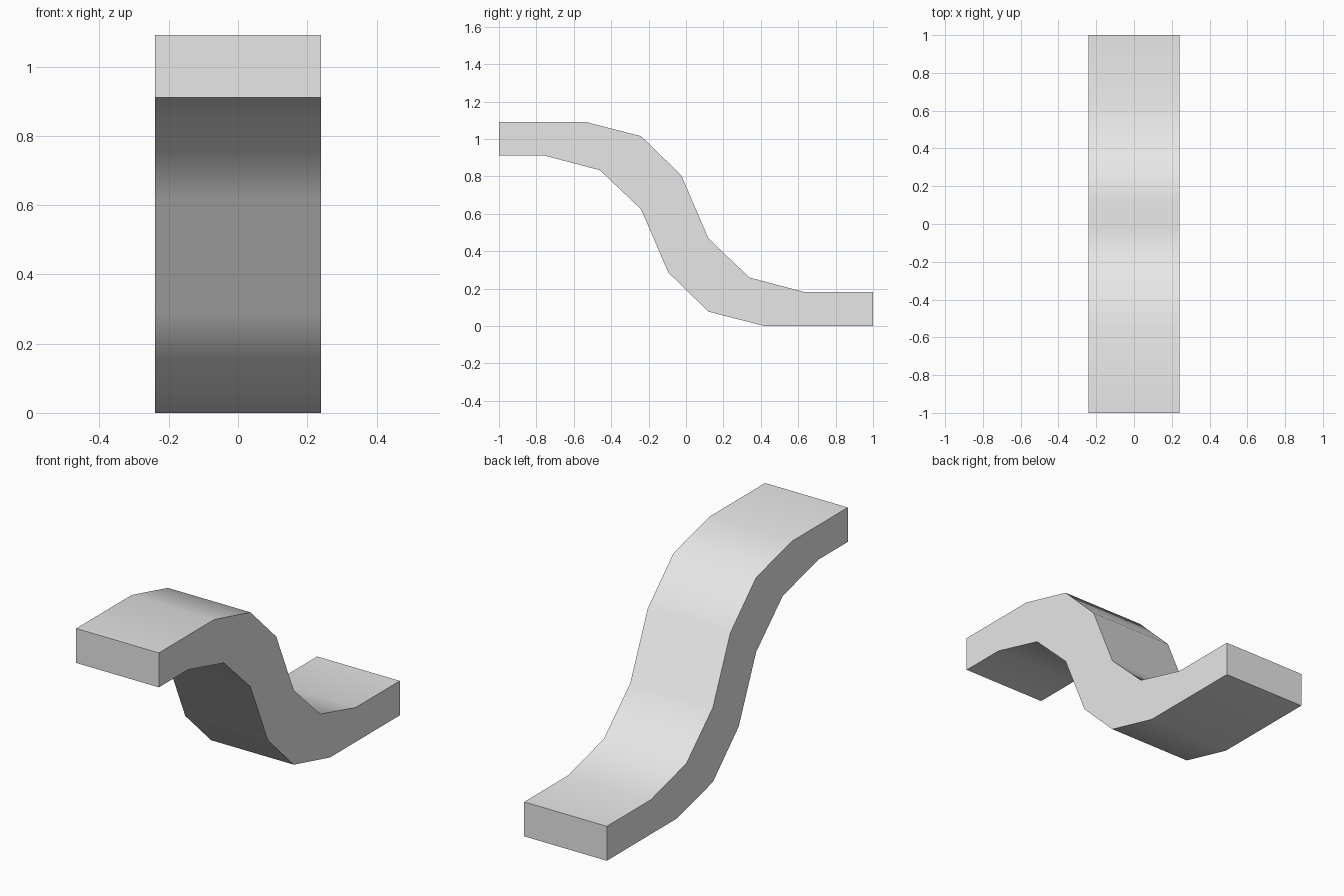
import bpy
import bmesh
import math

cube = bpy.data.objects.get("Cube")
if cube:
    bpy.data.objects.remove(cube, do_unlink=True)

HALF_WIDTH, HEIGHT, CENTRE_SUM = 0.24, 1.092, -0.12

# Plain grey material
grey = bpy.data.materials.new("light_grey")
grey.use_nodes = True
colour = (0.8, 0.8, 0.8, 1)
grey.diffuse_color = colour
grey.node_tree.nodes["Principled BSDF"].inputs["Base Color"].default_value = colour

# Side profile (y, z): the underside is the upper curve turned half a circle
upper = [(-0.54, 1.092), (-0.24, 1.015), (-0.025, 0.805),
         (0.12, 0.468), (0.34, 0.259), (0.635, 0.181)]
lower = [(CENTRE_SUM - y, HEIGHT - z) for y, z in upper]
thickness = upper[-1][1]
profile = ([(-1, HEIGHT)] + upper + [(1, thickness), (1, 0)]
           + lower + [(-1, HEIGHT - thickness)])

# Extrude the profile across the width
bm = bmesh.new()
side = bm.faces.new([bm.verts.new((-HALF_WIDTH, y, z)) for y, z in profile])
extruded = bmesh.ops.extrude_face_region(bm, geom=[side], use_keep_orig=True)
moved = [v for v in extruded["geom"] if isinstance(v, bmesh.types.BMVert)]
bmesh.ops.translate(bm, verts=moved, vec=(2 * HALF_WIDTH, 0, 0))
bmesh.ops.recalc_face_normals(bm, faces=bm.faces)
mesh = bpy.data.meshes.new("curved_ramp")
bm.to_mesh(mesh)
bm.free()
mesh.materials.append(grey)

# Smooth curved surfaces with sharp side edges
ramp = bpy.data.objects.new("curved_ramp", mesh)
bpy.context.collection.objects.link(ramp)
bpy.ops.object.select_all(action="DESELECT")
ramp.select_set(True)
bpy.context.view_layer.objects.active = ramp
bpy.ops.object.shade_smooth_by_angle(angle=math.radians(30))
